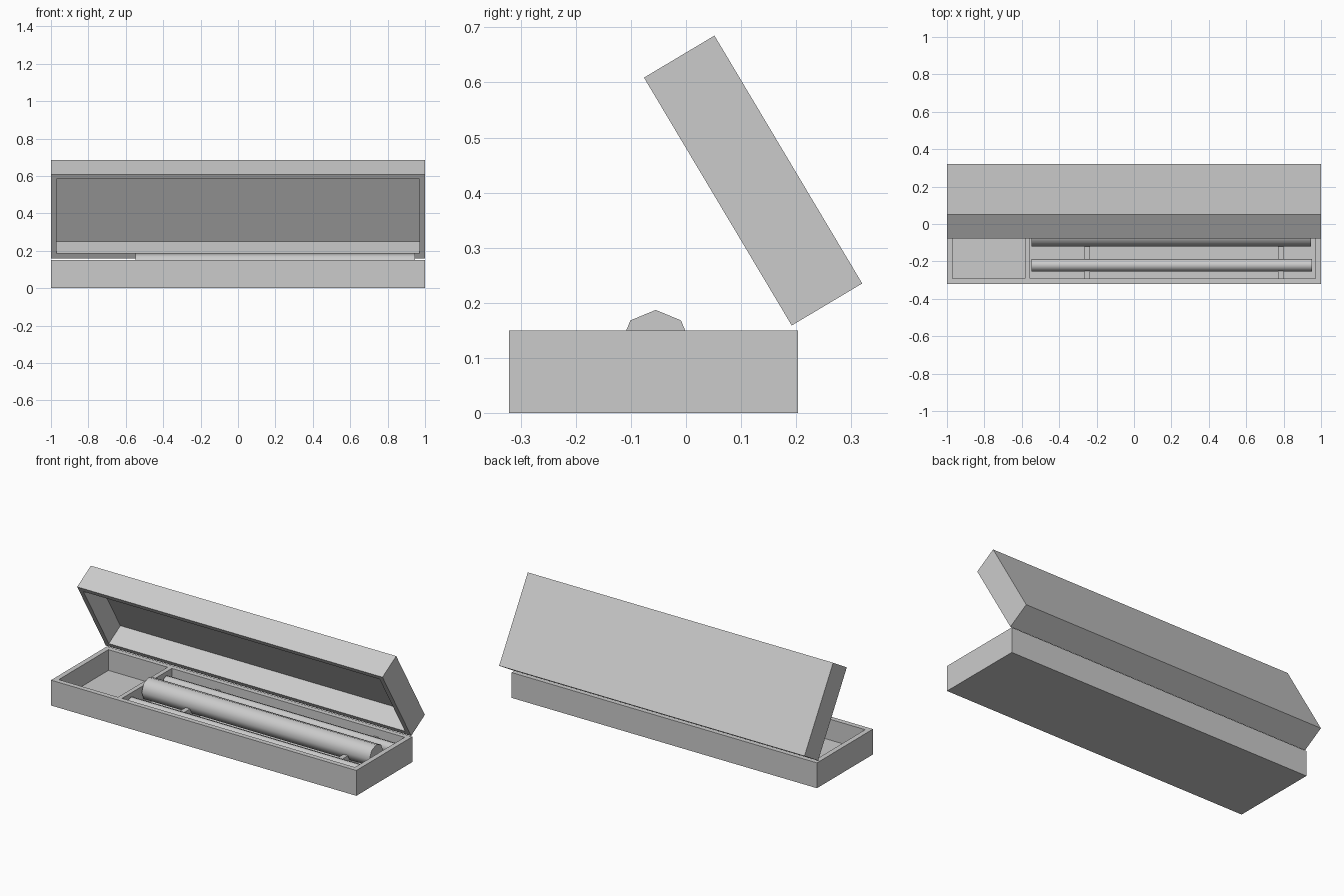
import bpy, bmesh
from math import radians, pi
from mathutils import Matrix, Vector

if "Cube" in bpy.data.objects:
    bpy.data.objects.remove(bpy.data.objects["Cube"])

WALL = 0.03


def finish(name, bm):
    mesh = bpy.data.meshes.new(name)
    bmesh.ops.recalc_face_normals(bm, faces=bm.faces[:])
    bm.to_mesh(mesh)
    bm.free()
    ob = bpy.data.objects.new(name, mesh)
    bpy.context.collection.objects.link(ob)
    return ob


def box_bm(lo, hi):
    bm = bmesh.new()
    lo, hi = Vector(lo), Vector(hi)
    size = hi - lo
    bmesh.ops.create_cube(bm, size=1, matrix=Matrix.Translation((lo + hi) / 2) @ Matrix.Diagonal((*size, 1)))
    return bm


def box(name, lo, hi):
    return finish(name, box_bm(lo, hi))


def tray(name, lo, hi, floor):
    # open-topped box: inset the top face and push it down to the floor
    bm = box_bm(lo, hi)
    bm.normal_update()
    top = max(bm.faces, key=lambda f: f.calc_center_median().z)
    bmesh.ops.inset_region(bm, faces=[top], thickness=WALL, use_even_offset=True)
    inner = bmesh.ops.extrude_discrete_faces(bm, faces=[top])["faces"][0]
    for v in inner.verts:
        v.co.z = lo[2] + floor
    return finish(name, bm)


def rod(name, x0, x1, y, z, radius, sides):
    # lies along x, one vertex pointing straight up
    bm = bmesh.new()
    bmesh.ops.create_cone(bm, cap_ends=True, segments=sides, radius1=radius, radius2=radius, depth=x1 - x0,
                          matrix=Matrix.Translation(((x0 + x1) / 2, y, z)) @ Matrix.Rotation(pi / 2, 4, 'Y'))
    for f in bm.faces:
        f.smooth = len(f.verts) == 4
    for e in bm.edges:
        e.smooth = all(len(f.verts) == 4 for f in e.link_faces)
    return finish(name, bm)


# case base with divider between the two compartments
tray("case_base", (-1, -0.321, 0), (1, 0.203, 0.15), 0.027)
box("divider", (-0.582, -0.292, 0.026), (-0.555, 0.174, 0.15))

# lid: same tray, swung open about the rear edge
lid = tray("case_lid", (-1, 0, 0), (1, 0.524, 0.149), 0.023)
lid.rotation_euler.x = radians(120.8)
lid.location = (0, 0.32, 0.235)

# cross supports under the tubes
for i, x in enumerate((-0.25, 0.785)):
    box(f"support_{i + 1}", (x - 0.015, -0.292, 0.026), (x + 0.015, 0.174, 0.105))

# large tube with a slim rod on each side
MID = -0.055
rod("large_tube", -0.547, 0.945, MID, 0.122, 0.065, 8)
for name, side in (("front_rod", -1), ("rear_rod", 1)):
    rod(name, -0.547, 0.953, MID + side * 0.165, 0.1, 0.033, 8)
